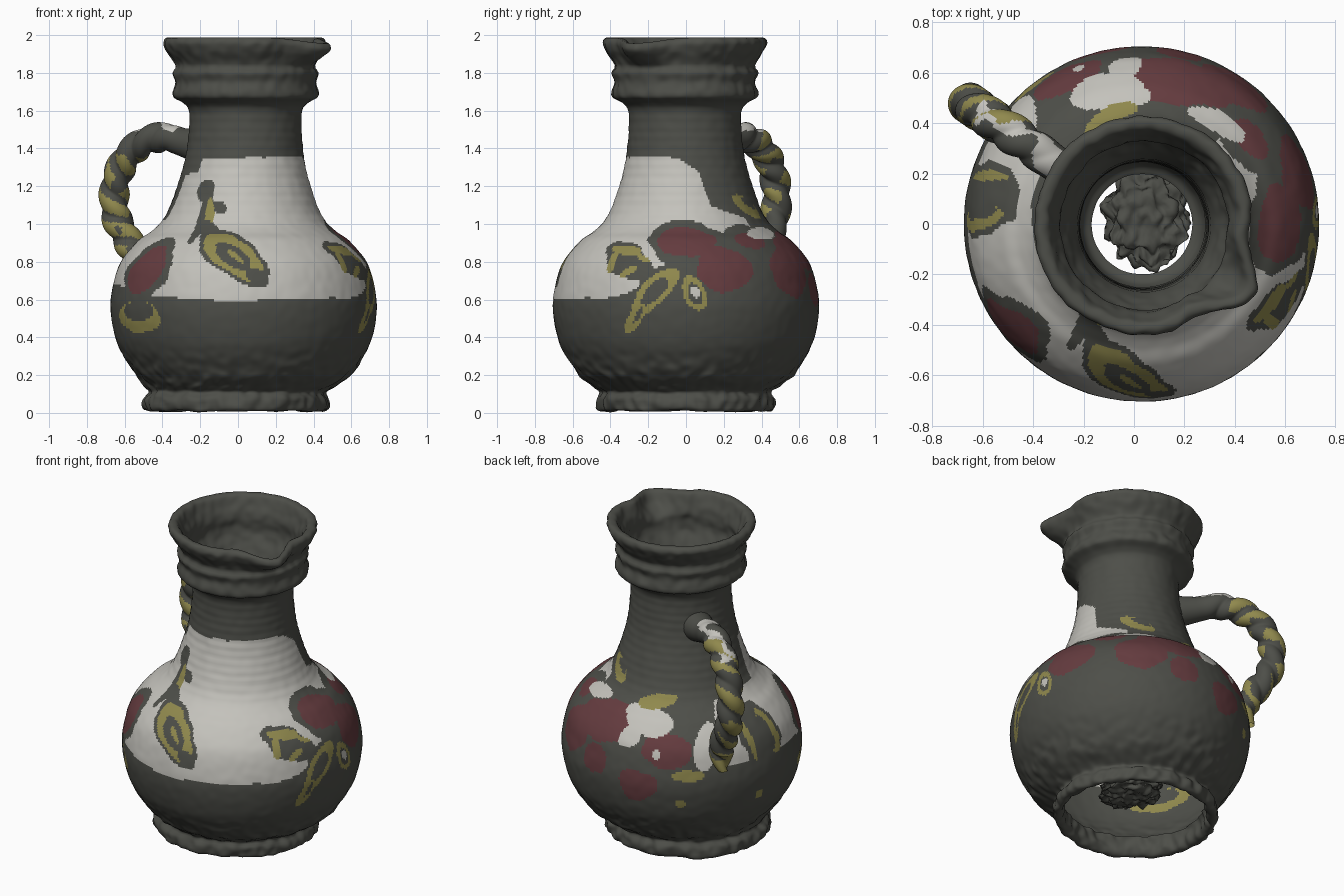
import bpy, bmesh, math
from mathutils import Vector, noise

if "Cube" in bpy.data.objects:
    bpy.data.objects.remove(bpy.data.objects["Cube"])

DARK, WHITE, RED, YELLOW = range(4)
AXIS_X = 0.03
SEGMENTS = 360


def material(name, rgb):
    mat = bpy.data.materials.new(name)
    mat.use_nodes = True
    mat.diffuse_color = (*rgb, 1)
    shader = mat.node_tree.nodes["Principled BSDF"]
    shader.inputs["Base Color"].default_value = (*rgb, 1)
    return mat


MATERIALS = [material("dark grey glaze", (.075, .077, .066)),
             material("pale grey glaze", (.55, .54, .5)),
             material("dull red paint", (.13, .045, .05)),
             material("olive yellow paint", (.28, .25, .075))]


def finish(name, bm):
    bm.normal_update()
    mesh = bpy.data.meshes.new(name)
    bm.to_mesh(mesh)
    bm.free()
    ob = bpy.data.objects.new(name, mesh)
    bpy.context.collection.objects.link(ob)
    for mat in MATERIALS:
        mesh.materials.append(mat)
    mesh.polygons.foreach_set("use_smooth", [True] * len(mesh.polygons))


def spline(points, step):
    """Evenly spaced points on a smooth curve through the given ones."""
    knots = [Vector((*p, 0)) for p in points]
    knots = [knots[0]] + knots + [knots[-1]]
    out = []
    for a, b, c, d in zip(knots, knots[1:], knots[2:], knots[3:]):
        count = max(1, round((c - b).length / step))
        for i in range(count):
            t = i / count
            start, end = (c - a) / 2, (d - b) / 2
            bend = (b - c) * 2 + start + end
            out.append(b + t * (start + t * (c - b - start - bend + t * bend)))
    return out + [knots[-1]]


def sweep(bm, rings):
    """Join rings of points into a tube."""
    rows = [[bm.verts.new(p) for p in ring] for ring in rings]
    for low, high in zip(rows, rows[1:]):
        for i in range(len(low)):
            bm.faces.new((low[i - 1], low[i], high[i], high[i - 1]))


def smoothstep(a, b, x):
    t = min(1, max(0, (x - a) / (b - a)))
    return t * t * (3 - 2 * t)


def bump(x, width):
    return math.exp(-(x / width) ** 2)


def direction(degrees):
    return Vector((math.cos(math.radians(degrees)), math.sin(math.radians(degrees)), 0))


# Painted spots: each is an oval at a heading and height on the jug
spots = []


def oval(colour, heading, height, wide, tall, tilt=0):
    spots.append((colour, direction(heading), height, wide, tall, direction(tilt)))


def leaf(heading, height, wide, tall, tilt=0):
    for colour, scale in ((DARK, 1.2), (YELLOW, 1), (DARK, .6)):
        oval(colour, heading, height, wide * scale, tall * scale, tilt)


# Front sprig with its stem and leaf
oval(DARK, 236, 1.18, .055, .065)
oval(DARK, 251, 1.09, .05, .03, -20)
oval(DARK, 240, 1.04, .035, .16)
oval(YELLOW, 244, 1.05, .025, .09, 10)
oval(DARK, 253, .93, .12, .04, -40)
leaf(265, .83, .19, .085, -35)
oval(YELLOW, 266, .83, .06, .014, -35)
oval(DARK, 276, .72, .07, .04, -35)
# Right sprig
oval(DARK, 331, .81, .16, .085, -20)
oval(DARK, 350, .74, .13, .04, 15)
oval(YELLOW, 329, .86, .1, .025, -5)
oval(YELLOW, 323, .8, .025, .06)
oval(YELLOW, 333, .75, .05, .018, 30)
oval(YELLOW, 339, .82, .05, .014, -25)
# Blossoms: dark halos under red petals
BLOSSOMS = [(218, .75, .15, .11, 35), (0, .9, .15, .08, 0), (18, .76, .15, .12, 0),
            (38, .91, .09, .045, 0), (55, .74, .16, .13, 0), (75, .86, .21, .1, 0),
            (78, .65, .1, .09, 0), (103, .56, .12, .1, 0), (117, .78, .14, .1, 0)]
for colour, rim in ((DARK, .045), (RED, 0)):
    for heading, height, wide, tall, tilt in BLOSSOMS:
        oval(colour, heading, height, wide + rim, tall + rim, tilt)
# Pale gaps and olive strokes between the blossoms
for spot in ((54, .95, .13, .03, 5), (104, .91, .16, .06, -8), (96, .83, .07, .06, 30),
             (112, .76, .025, .03), (138, .79, .07, .13, -20), (352, .72, .07, .04, 45)):
    oval(WHITE, *spot)
for spot in ((106, 1, .11, .035, 10), (57, 1.09, .11, .045, -25), (128, .64, .1, .035),
             (166, .45, .03, .03), (124, .46, .03, .025)):
    oval(YELLOW, *spot)
oval(DARK, 60, 1.11, .06, .02, -25)
# Lower leaves of the right sprig
leaf(346, .64, .16, .07, 45)
oval(YELLOW, 337, .5, .1, .035, 55)
oval(DARK, 339, .52, .05, .014, 55)
leaf(4, .63, .055, .09, 25)
oval(WHITE, 4, .64, .02, .03, 25)
# Curl under the front left blossom
oval(YELLOW, 216, .51, .19, .08)
oval(DARK, 217, .54, .13, .05)
# Leaf beside the handle
oval(DARK, 171, .78, .15, .18)
oval(YELLOW, 178, .79, .05, .13, 8)
oval(DARK, 176, .79, .03, .1, 8)
oval(YELLOW, 163, .78, .022, .12, 10)

# Pale glaze band: heading, lower edge, upper edge
PALE = [(140, .72, .8), (150, .68, 1), (196, .68, 1.02), (203, .68, 1.26), (223, .67, 1.27),
        (226, .62, 1.35), (270, .59, 1.35), (328, .61, 1.36), (352, .73, 1.35),
        (372, .88, 1.27), (380, .92, 1.1), (408, .97, 1.03)]


def in_pale_band(heading, z, wobble):
    for (a, low_a, high_a), (b, low_b, high_b) in zip(PALE, PALE[1:]):
        if a <= heading <= b:
            t = (heading - a) / (b - a)
            return low_a + (low_b - low_a) * t < z - wobble < high_a + (high_b - high_a) * t


def paint(point):
    wobble = noise.noise(point * 9)
    x, y = point.x - AXIS_X, point.y
    heading = math.degrees(math.atan2(y, x)) % 360
    if heading < 50:
        heading += 360
    colour = WHITE if in_pale_band(heading, point.z, wobble * .012) else DARK
    for tint, facing, height, wide, tall, tilt in spots:
        up = point.z - height
        if abs(up) > max(wide, tall) * 1.3 or x * facing.x + y * facing.y < 0:
            continue
        across = y * facing.x - x * facing.y
        a = (across * tilt.x + up * tilt.y) / wide
        b = (up * tilt.x - across * tilt.y) / tall
        if a * a + b * b < 1 + wobble * .4:
            colour = tint
    return colour


# Jug: foot, belly, neck, collar, rim and the inside of the neck
FOOT = [(.42, .12), (.43, .04), (.455, .01), (.485, .02), (.487, .075), (.465, .11), (.5, .14)]
BELLY = [(.565, .2), (.635, .3), (.68, .4), (.705, .55), (.69, .68), (.65, .8), (.56, .91)]
NECK = [(.49, .96), (.43, 1.02), (.38, 1.12), (.32, 1.32), (.298, 1.5), (.3, 1.6)]
COLLAR = [(.33, 1.64), (.38, 1.67), (.385, 1.7), (.372, 1.75), (.386, 1.8), (.37, 1.84)]
RIM = [(.42, 1.92), (.435, 1.96), (.42, 1.985), (.385, 1.98), (.36, 1.93)]
INSIDE = [(.335, 1.86), (.335, 1.76), (.265, 1.58), (.245, 1.3), (.2, 1.24)]

rings = []
for knot in spline(FOOT + BELLY + NECK + COLLAR + RIM + INSIDE, .0125):
    radius, height = knot.x, knot.y
    lip = smoothstep(1.8, 1.96, height)
    rough = .002 + .016 * (1 - smoothstep(.1, .4, height)) + .006 * smoothstep(1.62, 1.7, height)
    near_foot = 1 - smoothstep(.08, .2, height)
    lean = smoothstep(1.1, 1.6, height)
    ribs = .001 * math.sin(height * 130) if 1 < height < 1.6 else 0
    ring = []
    for i in range(SEGMENTS):
        angle = 360 * i / SEGMENTS
        # The pouring spout pushes the lip outward and dips it
        off = abs((angle + 213) % 360 - 180)
        ray = direction(angle)
        r = radius + ribs + lip * (.085 * bump(off, 13) - .02 * bump(off - 28, 10))
        p = ray * r + Vector((0, 0, height - .03 * lip * bump(off, 20)))
        p += ray * rough * noise.noise(p * 18)
        p.z += near_foot * .012 * noise.noise(p * 7)
        p.y *= 1 - .04 * near_foot
        p += Vector((AXIS_X - .04 * near_foot + .01 * lean, -.006 * lean, 0))
        ring.append(p)
    rings.append(ring)
bm = bmesh.new()
sweep(bm, rings)
for face in bm.faces:
    centre = face.calc_center_median()
    if .4 < centre.z < 1.4 and math.hypot(centre.x - AXIS_X, centre.y) > .28:
        face.material_index = paint(centre)
finish("jug_body", bm)

# Twisted rope handle opposite the spout, its tail pressed on the belly
outward = direction(145)
side = outward.cross(Vector((0, 0, 1)))
ARCH = [(.27, 1.41), (.38, 1.43), (.52, 1.46), (.67, 1.42), (.78, 1.32), (.835, 1.18),
        (.82, 1.03), (.74, .9), (.68, .79), (.69, .66)]
path = [Vector((AXIS_X, 0, k.y)) + outward * k.x for k in spline(ARCH, .01)]
SIDES = 40
last = len(path) - 1


def strand(t, angle):
    return math.cos(angle - t * 9 * math.pi)


rings = []
for i, p in enumerate(path):
    t = i / last
    tangent = path[min(i + 1, last)] - path[max(i - 1, 0)]
    normal = tangent.cross(side).normalized()
    twist = smoothstep(.1, .25, t)
    flare = .02 * (1 - smoothstep(0, .12, t)) - .04 * smoothstep(.88, 1, t)
    ring = []
    for k in range(SIDES):
        angle = math.tau * k / SIDES
        r = .073 + flare + twist * (.022 * abs(strand(t, angle)) - .012)
        ring.append(p + (normal * math.cos(angle) + side * math.sin(angle)) * r)
    rings.append(ring)
bm = bmesh.new()
sweep(bm, rings)
for n, face in enumerate(bm.faces):
    row = n // SIDES
    t = row / last
    crest = strand(t, math.tau * (n % SIDES) / SIDES)
    centre = face.calc_center_median()
    blot = noise.noise(centre * 8)
    if t > .93 or t > .25 and abs(crest) > .6 and blot > -.05:
        face.material_index = YELLOW
    elif .12 < t < .4 and centre.z > path[row].z + .04 and blot > -.3:
        face.material_index = WHITE
finish("twisted_handle", bm)

# Crumbled lump of clay in the open foot
bm = bmesh.new()
bmesh.ops.create_icosphere(bm, subdivisions=5, radius=1)
for v in bm.verts:
    scale = 1 + .3 * noise.noise(v.co * 3) + .1 * noise.noise(v.co * 7)
    lift = Vector((.05, .03, .16 + .025 * noise.noise(v.co * 5)))
    v.co = lift + Vector((v.co.x * .16, v.co.y * .19, v.co.z * .04)) * scale
finish("floor_lump", bm)
